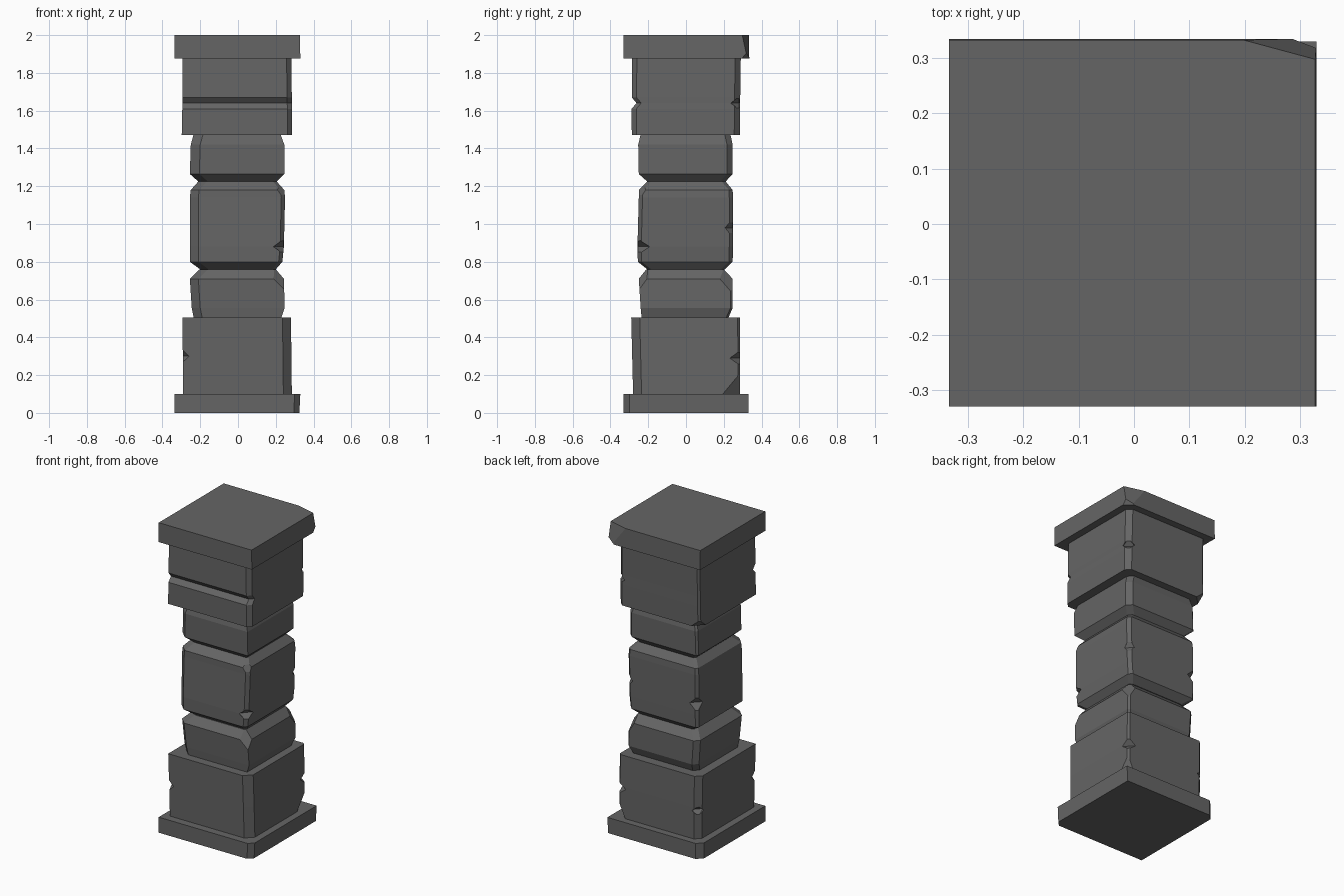
import bpy, bmesh
from mathutils import Vector

if "Cube" in bpy.data.objects:
    bpy.data.objects.remove(bpy.data.objects["Cube"])

CORNERS = ((-1, -1), (1, -1), (1, 1), (-1, 1))  # front-left, front-right, back-right, back-left

stone = bpy.data.materials.new("dark_stone")
stone.diffuse_color = (.13, .13, .13, 1)
stone.use_nodes = True
stone.node_tree.nodes["Principled BSDF"].inputs["Base Color"].default_value = stone.diffuse_color


def block(name, levels, cham, chips=(), notches=()):
    """Loft of square sections (z, x0, x1, y0, y1) with corner chamfers,
    planar chips (corner, up/down, dx, dy, dz) and notches (point, size)."""
    bm = bmesh.new()
    rings = []
    for z, x0, x1, y0, y1 in levels:
        ring = []
        for i, (sx, sy) in enumerate(CORNERS):
            x, y, c = (x1 if sx > 0 else x0), (y1 if sy > 0 else y0), cham[i]
            a, b = (x - sx * c, y, z), (x, y - sy * c, z)
            pts = [a] if c == 0 else ([b, a] if sx * sy > 0 else [a, b])
            ring += [bm.verts.new(p) for p in pts]
        rings.append(ring)
    n = len(rings[0])
    for lo, hi in zip(rings, rings[1:]):
        for i in range(n):
            j = (i + 1) % n
            bm.faces.new((lo[i], lo[j], hi[j], hi[i]))
    bm.faces.new(rings[0][::-1])
    bm.faces.new(rings[-1])
    # broken corners
    for (cx, cy, cz), sz, dx, dy, dz in chips:
        sx, sy = (1 if cx > 0 else -1), (1 if cy > 0 else -1)
        cut = bmesh.ops.bisect_plane(
            bm, geom=bm.verts[:] + bm.edges[:] + bm.faces[:], dist=1e-5,
            plane_co=(cx - sx * dx, cy, cz),
            plane_no=Vector((sx / dx, sy / dy, sz / dz)).normalized(), clear_outer=True)
        edges = [e for e in cut['geom_cut'] if isinstance(e, bmesh.types.BMEdge)]
        bmesh.ops.holes_fill(bm, edges=edges, sides=0)
    bmesh.ops.recalc_face_normals(bm, faces=bm.faces[:])
    ob = to_object(name, bm)
    # nicks along the corner edges
    for k, (loc, size) in enumerate(notches):
        cb = bmesh.new()
        bmesh.ops.create_uvsphere(cb, u_segments=4, v_segments=2, radius=1)
        bmesh.ops.scale(cb, vec=size, verts=cb.verts[:])
        bmesh.ops.translate(cb, vec=loc, verts=cb.verts[:])
        cutter = to_object(f"{name}_nick_{k}", cb)
        cutter.hide_render = True
        mod = ob.modifiers.new("nick", 'BOOLEAN')
        mod.operation, mod.object, mod.solver = 'DIFFERENCE', cutter, 'EXACT'
        bpy.context.view_layer.objects.active = ob
        bpy.ops.object.modifier_apply(modifier=mod.name)
        bpy.data.objects.remove(cutter)
    return ob


def to_object(name, bm):
    me = bpy.data.meshes.new(name)
    bm.to_mesh(me)
    bm.free()
    me.materials.append(stone)
    ob = bpy.data.objects.new(name, me)
    bpy.context.collection.objects.link(ob)
    return ob


# Foot slab
block("plinth", [(0, -.335, .325, -.33, .33), (.1, -.335, .33, -.33, .33)], (0, .03, 0, .035))

# Lower wide block
block("base_block",
      [(.1, -.29, .285, -.28, .285), (.3, -.292, .283, -.285, .287), (.505, -.295, .28, -.29, .285)],
      (0, .045, .012, .035),
      chips=[((.285, .285, .1), -1, .05, .09, .11)],
      notches=[((-.295, -.29, .3), (.04, .04, .04)), ((.283, .287, .29), (.055, .055, .04)),
               ((-.28, .275, .28), (.05, .05, .03))])

# Three bevelled shaft stones
block("lower_shaft_stone",
      [(.505, -.235, .23, -.235, .225), (.555, -.245, .247, -.24, .247),
       (.71, -.255, .243, -.25, .247), (.76, -.205, .2, -.21, .2)],
      (.045, 0, .012, .03),
      chips=[((.24, -.25, .735), 1, .075, .06, .08), ((.243, .247, .735), 1, .06, .09, .1)])
block("middle_shaft_stone",
      [(.76, -.2, .2, -.205, .205), (.8, -.255, .235, -.255, .247),
       (.88, -.255, .243, -.257, .249), (1.14, -.255, .249, -.25, .249),
       (1.18, -.25, .245, -.25, .247), (1.225, -.21, .205, -.205, .21)],
      (.045, .02, .02, .015),
      chips=[((.245, -.25, 1.2), 1, .05, .05, .07)],
      notches=[((.24, -.253, .88), (.055, .065, .04)), ((-.253, .247, .95), (.055, .055, .05)),
               ((.245, .247, .98), (.04, .04, .05))])
block("upper_shaft_stone",
      [(1.225, -.21, .205, -.205, .21), (1.265, -.255, .245, -.25, .247),
       (1.42, -.25, .245, -.253, .247), (1.475, -.235, .225, -.24, .235)],
      (.05, 0, .03, .012))

# Upper wide block with a groove across its front
block("top_block",
      [(1.47, -.298, .287, -.287, .285), (1.61, -.295, .287, -.288, .287), (1.64, -.295, .285, -.262, .287),
       (1.67, -.295, .285, -.287, .287), (1.875, -.293, .282, -.285, .29)],
      (0, .025, .03, .012),
      chips=[((-.298, .285, 1.47), -1, .06, .06, .05)],
      notches=[((.275, -.28, 1.64), (.03, .03, .03)), ((.278, .28, 1.64), (.05, .05, .035))])

# Cap slab with a broken back-right corner
block("cap", [(1.875, -.335, .33, -.33, .335), (2, -.335, .328, -.33, .333)], (0, 0, 0, 0),
      chips=[((.328, .333, 2), 1, .13, .035, .16), ((.33, .335, 1.875), -1, .05, .04, .05)])
